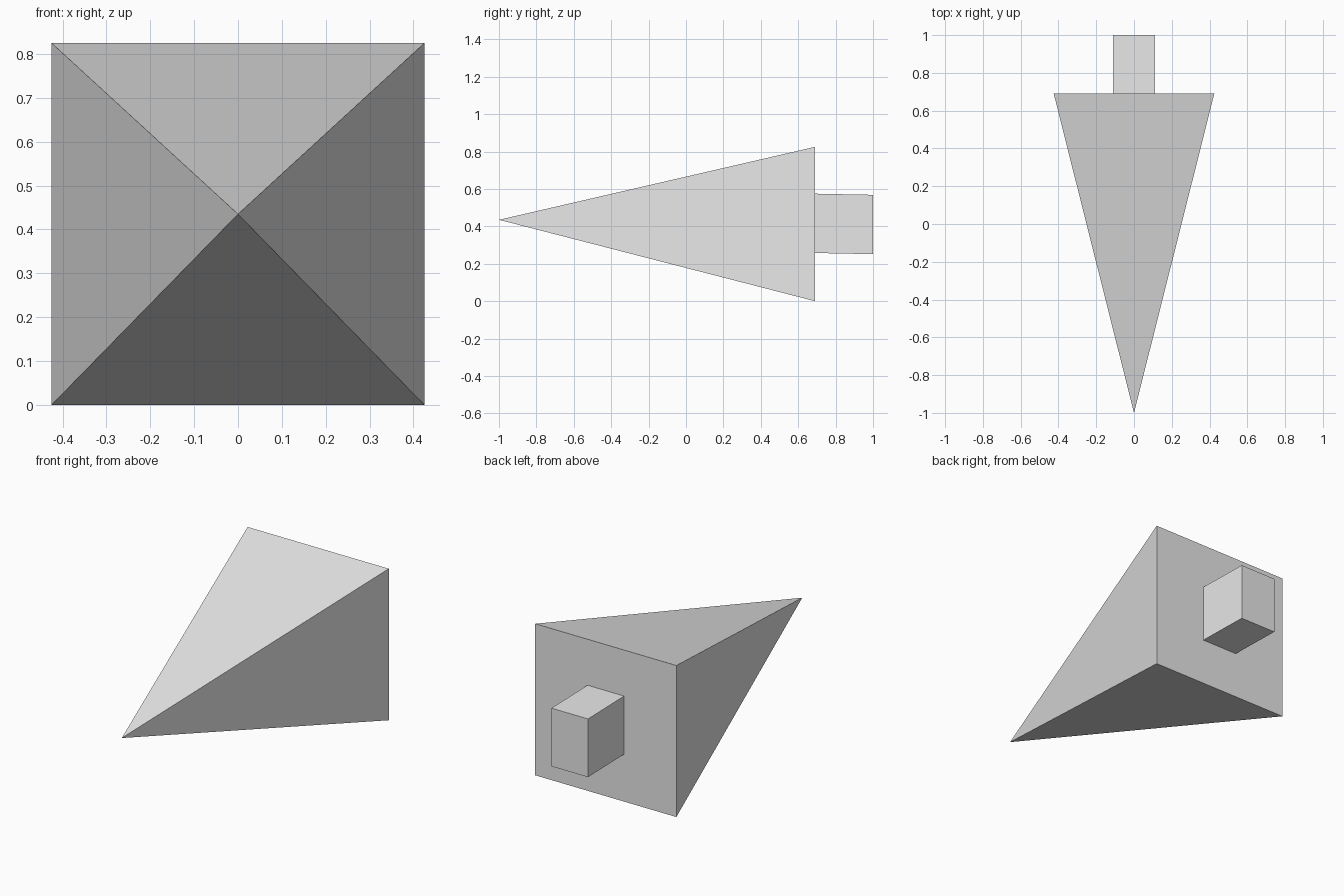
import bpy
import bmesh
from mathutils import Matrix, Vector

cube = bpy.data.objects.get("Cube")
if cube:
    bpy.data.objects.remove(cube, do_unlink=True)

grey = bpy.data.materials.new("light_grey")
grey.use_nodes = True
colour = (0.8, 0.8, 0.8, 1.0)
grey.diffuse_color = colour
grey.node_tree.nodes["Principled BSDF"].inputs["Base Color"].default_value = colour


def finish(name, bm):
    """Turn a bmesh into a flat-shaded grey object."""
    bmesh.ops.recalc_face_normals(bm, faces=bm.faces)
    mesh = bpy.data.meshes.new(name)
    bm.to_mesh(mesh)
    bm.free()
    mesh.materials.append(grey)
    obj = bpy.data.objects.new(name, mesh)
    bpy.context.collection.objects.link(obj)
    return obj


# Pyramid head: square back face drawn to a point at the front
half_width, top, back = 0.425, 0.825, 0.69
bm = bmesh.new()
apex = bm.verts.new((0, -1, 0.435))
base = [bm.verts.new((x, back, z)) for x, z in (
    (-half_width, 0), (half_width, 0), (half_width, top), (-half_width, top))]
bm.faces.new(base)
for i in range(4):
    bm.faces.new((base[i], base[(i + 1) % 4], apex))
finish("pyramid_head", bm)

# Rear block: slightly drooping box set into the back face
start, end = 0.685, 1.0
bm = bmesh.new()
bmesh.ops.create_cube(bm, size=1)
bmesh.ops.scale(bm, vec=Vector((0.22, end - start, 0.317)), verts=bm.verts)
droop = Matrix.Shear("XZ", 4, (0, 0))
droop[2][1] = -0.02
bmesh.ops.transform(bm, matrix=droop, verts=bm.verts)
bmesh.ops.translate(bm, vec=Vector((0, (start + end) / 2, 0.413)), verts=bm.verts)
finish("rear_block", bm)
